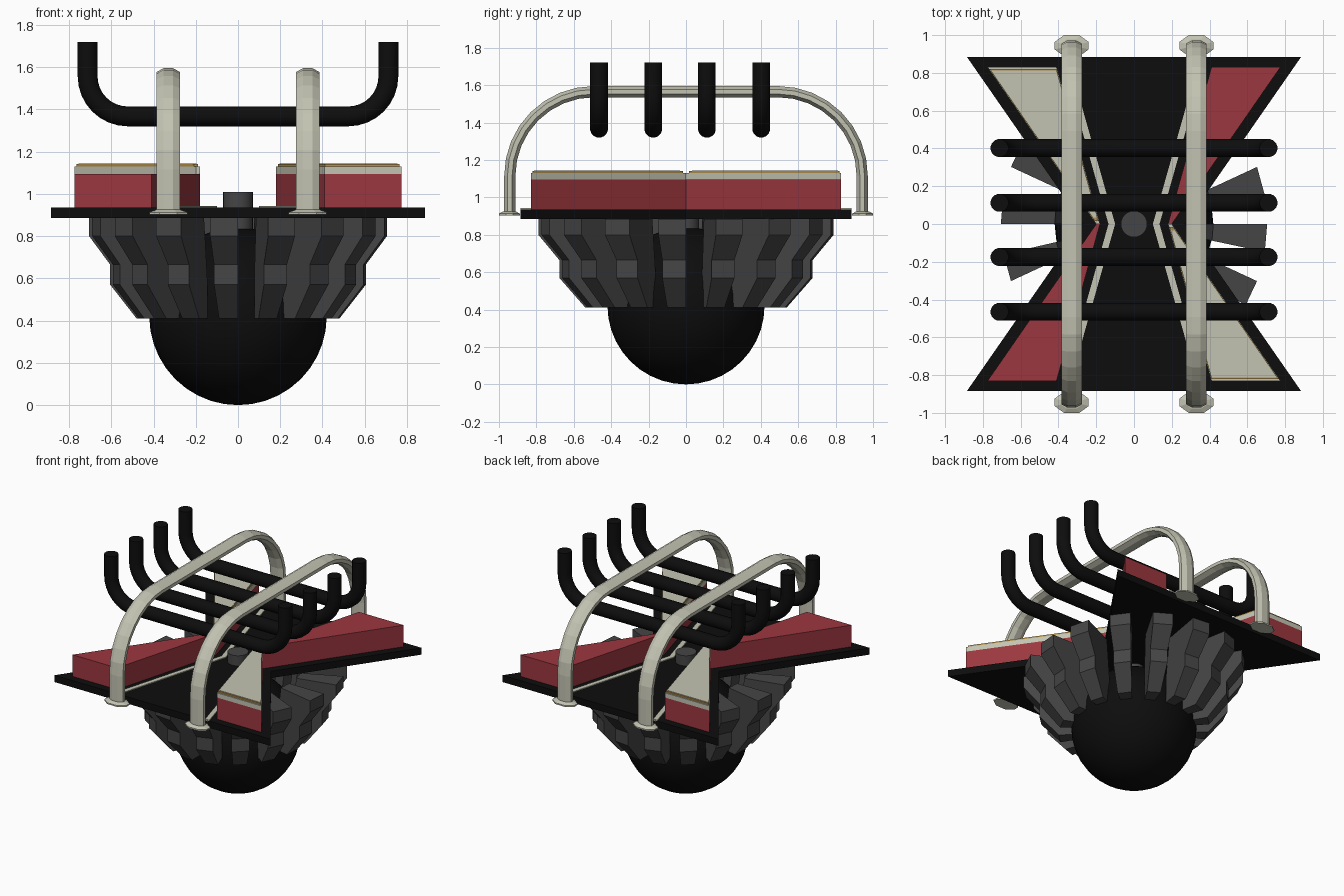
import bpy, bmesh, math
from mathutils import Vector

if "Cube" in bpy.data.objects:
    bpy.data.objects.remove(bpy.data.objects["Cube"])


def material(name, rgb):
    m = bpy.data.materials.new(name)
    m.diffuse_color = (*rgb, 1)
    m.use_nodes = True
    m.node_tree.nodes["Principled BSDF"].inputs["Base Color"].default_value = m.diffuse_color
    return m


BLACK = material("black", (0.004, 0.004, 0.004))
RED = material("red", (0.33, 0.038, 0.05))
CREAM = material("cream", (0.55, 0.55, 0.45))
GOLD = material("gold", (0.45, 0.28, 0.07))
DARK = material("dark_grey", (0.06, 0.06, 0.06))


def finish(name, bm, mat, smooth=False):
    bmesh.ops.recalc_face_normals(bm, faces=bm.faces)
    me = bpy.data.meshes.new(name)
    bm.to_mesh(me)
    bm.free()
    me.materials.append(mat)
    ob = bpy.data.objects.new(name, me)
    bpy.context.collection.objects.link(ob)
    if smooth:
        bpy.ops.object.select_all(action='DESELECT')
        ob.select_set(True)
        bpy.context.view_layer.objects.active = ob
        bpy.ops.object.shade_smooth_by_angle(angle=math.radians(40))
    return ob


def loft(bm, rings):
    """Skin a list of equal vertex rings and cap both ends."""
    rs = [[bm.verts.new(p) for p in r] for r in rings]
    n = len(rs[0])
    for a, b in zip(rs, rs[1:]):
        for i in range(n):
            j = (i + 1) % n
            bm.faces.new((a[i], a[j], b[j], b[i]))
    bm.faces.new(rs[0])
    bm.faces.new(rs[-1])


def prism(name, outline, z0, z1, mat):
    bm = bmesh.new()
    loft(bm, [[(x, y, z) for x, y in outline] for z in (z0, z1)])
    return finish(name, bm, mat)


def u_path(half, end, level, radius, sign, steps=8):
    """Mirrored U-shaped path; sign 1 bends upward at the ends, -1 downward."""
    side = [(half, end)]
    for i in range(steps + 1):
        a = math.pi / 2 * i / steps
        side.append((half - radius + radius * math.cos(a),
                     level + sign * radius * (1 - math.sin(a))))
    return side + [(-u, v) for u, v in reversed(side)]


def sweep(name, path, place, wide, thick, sides, mat, smooth):
    """Sweep a flattened polygon along a planar path; place(u, v, w) gives 3D."""
    bm, rings = bmesh.new(), []
    for i, (u, v) in enumerate(path):
        p, q = path[max(i - 1, 0)], path[min(i + 1, len(path) - 1)]
        if i == 1:
            p = path[0]
        t = Vector((q[0] - p[0], q[1] - p[1])).normalized()
        if i in (0, 1, len(path) - 2, len(path) - 1):
            t = Vector((0, 1 if t.y > 0 else -1))
        k = 1 / math.cos(math.pi / sides)
        ring = []
        for s in range(sides):
            a = 2 * math.pi * (s + 0.5) / sides
            n, w = thick * k * math.cos(a), wide * k * math.sin(a)
            ring.append(place(u - t.y * n, v + t.x * n, w))
        rings.append(ring)
    loft(bm, rings)
    return finish(name, bm, mat, smooth)


# Round black body
bm = bmesh.new()
bmesh.ops.create_uvsphere(bm, u_segments=32, v_segments=20, radius=0.42)
bmesh.ops.translate(bm, verts=bm.verts, vec=(0, 0, 0.42))
finish("round_body", bm, BLACK, True)

# Ring of wedge-shaped fins, stretched a little front to back
profile = [(0.705, 0.885), (0.705, 0.80), (0.605, 0.665), (0.605, 0.57),
           (0.48, 0.41), (0.38, 0.41), (0.38, 0.60), (0.42, 0.885)]
bm = bmesh.new()
for k in range(16):
    rings = []
    for deg in (0, -10.8):
        a = math.radians(22.5 * k + deg)
        rings.append([(r * math.cos(a), 1.12 * r * math.sin(a), z) for r, z in profile])
    loft(bm, rings)
finish("fin_ring", bm, DARK)

# Hourglass deck
prism("deck", [(-0.885, -0.885), (0.885, -0.885), (0.27, 0), (0.885, 0.885),
               (-0.885, 0.885), (-0.27, 0)], 0.885, 0.935, BLACK)

# Centre knob
bm = bmesh.new()
bmesh.ops.create_cone(bm, cap_ends=True, segments=24, radius1=0.07, radius2=0.07, depth=0.26)
bmesh.ops.translate(bm, verts=bm.verts, vec=(0, 0, 0.88))
finish("centre_knob", bm, DARK, True)

# Four pads: plain red on one diagonal, capped in cream and gold on the other
pad = [(0.18, 0), (0.20, 0), (0.775, 0.83), (0.41, 0.83)]
strip = [(0.10, 0), (0.135, 0), (0.385, 0.885), (0.35, 0.885)]


def placed(outline, sx, sy, scale=1.0):
    cx, cy = 0.455, 0.553
    return [(sx * (cx + (x - cx) * scale), sy * (cy + (y - cy) * scale)) for x, y in outline]


for sx in (-1, 1):
    for sy in (-1, 1):
        prism("red_pad", placed(pad, sx, sy), 0.935, 1.095, RED)
        prism("deck_strip", placed(strip, sx, sy), 0.93, 0.942, CREAM)
        if sx != sy:
            prism("pad_cap", placed(pad, sx, sy), 1.095, 1.13, CREAM)
            prism("pad_trim", placed(pad, sx, sy, 0.97), 1.13, 1.141, GOLD)
            prism("pad_top", placed(pad, sx, sy, 0.94), 1.13, 1.144, CREAM)

# Two cream arches with flared feet
for x in (-0.33, 0.33):
    sweep("arch", u_path(0.942, 0.91, 1.565, 0.45, -1),
          lambda u, v, w: (x + w, u, v), 0.055, 0.03, 8, CREAM, False)
    for y in (-0.944, 0.944):
        bm, rings = bmesh.new(), []
        for rx, ry, z in ((0.09, 0.056, 0.903), (0.09, 0.056, 0.913), (0.057, 0.033, 0.925)):
            rings.append([(x + rx * cx, y + ry * cy, z) for cx, cy in
                          ((1, .35), (.45, 1), (-.45, 1), (-1, .35),
                           (-1, -.35), (-.45, -1), (.45, -1), (1, -.35))])
        loft(bm, rings)
        finish("arch_foot", bm, CREAM)

# Four black U-shaped rods
for y in (-0.465, -0.175, 0.112, 0.402):
    sweep("rod", u_path(0.712, 1.72, 1.367, 0.19, 1),
          lambda u, v, w: (u, y + w, v), 0.047, 0.047, 16, BLACK, True)
